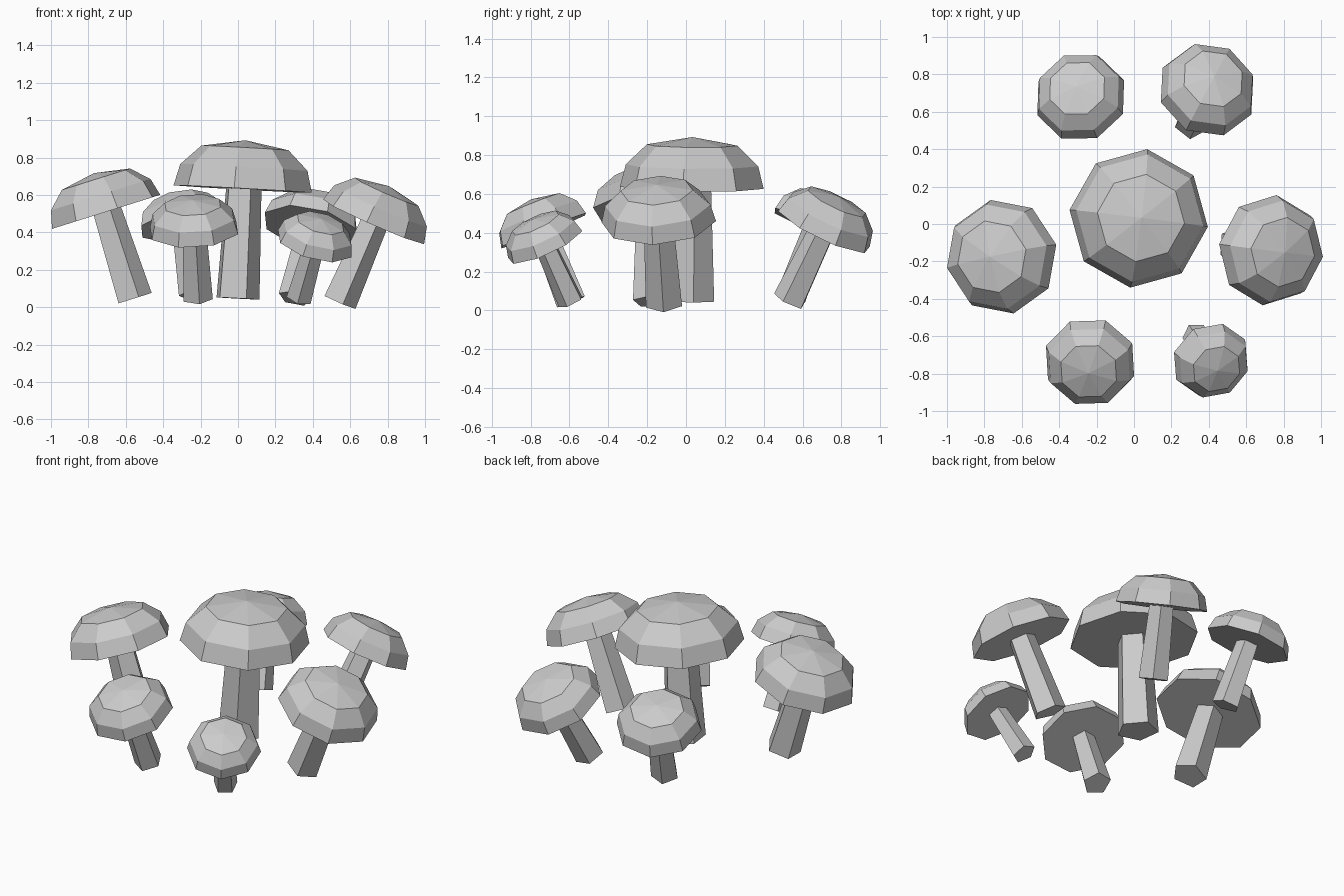
import bpy, bmesh, math
from mathutils import Matrix, Vector

cube = bpy.data.objects.get("Cube")
if cube:
    bpy.data.objects.remove(cube, do_unlink=True)

grey = bpy.data.materials.new("pale grey")
grey.use_nodes = True
colour = (0.6, 0.6, 0.6, 1)
grey.diffuse_color = colour
grey.node_tree.nodes["Principled BSDF"].inputs["Base Color"].default_value = colour

# Profiles (radius, height) for a mushroom whose cap rim has radius one at height zero
CAP = [(1, 0), (0.92, 0.31), (0.63, 0.59)]
CAP_TOP = 0.70
STEM = [(0.33, -1.57), (0.27, 0.04)]


def lathe(name, profile, sides, matrix, phase, apex=None):
    """Closed faceted solid turned from a profile, with an optional pointed top."""
    bm = bmesh.new()
    rings = []
    for radius, height in profile:
        angles = [phase + math.tau * i / sides for i in range(sides)]
        rings.append([bm.verts.new((radius * math.cos(a), radius * math.sin(a), height))
                      for a in angles])
    for low, high in zip(rings, rings[1:]):
        for i in range(sides):
            j = (i + 1) % sides
            bm.faces.new((low[i], low[j], high[j], high[i]))
    bm.faces.new(rings[0][::-1])
    if apex is None:
        bm.faces.new(rings[-1])
    else:
        tip = bm.verts.new((0, 0, apex))
        for i in range(sides):
            bm.faces.new((rings[-1][i], rings[-1][(i + 1) % sides], tip))
    bm.normal_update()
    mesh = bpy.data.meshes.new(name)
    bm.to_mesh(mesh)
    bm.free()
    mesh.materials.append(grey)
    obj = bpy.data.objects.new(name, mesh)
    obj.matrix_world = matrix
    bpy.context.collection.objects.link(obj)


def mushroom(place, centre, size, lean, cap_turn, stem_turn):
    """Cap and stem sharing one leaning axis."""
    x, y = lean
    axis = Vector((x, y, math.sqrt(1 - x * x - y * y)))
    tilt = Vector((0, 0, 1)).rotation_difference(axis).to_matrix().to_4x4()
    matrix = Matrix.Translation(centre) @ tilt @ Matrix.Scale(size, 4)
    lathe(place + "_cap", CAP, 8, matrix, math.radians(cap_turn), CAP_TOP)
    lathe(place + "_stem", STEM, 5, matrix, math.radians(stem_turn))


# Rim centre, rim radius, sideways lean, turn of cap and stem
mushroom("centre", (0.025, 0.03, 0.632), 0.373, (0.055, 0.01), 38, 7)
mushroom("right", (-0.705, -0.175, 0.51), 0.31, (-0.30, 0), 12, 71)
mushroom("left", (0.725, -0.14, 0.457), 0.297, (0.40, -0.06), 38, 69)
mushroom("front_right", (-0.235, -0.733, 0.41), 0.25, (-0.05, -0.37), 25, 60)
mushroom("front_left", (0.41, -0.725, 0.34), 0.213, (0.25, -0.40), 30, 50)
mushroom("back_right", (-0.285, 0.675, 0.435), 0.25, (-0.13, 0.34), 22, 40)
mushroom("back_left", (0.39, 0.71, 0.42), 0.268, (0.21, 0.42), 17, 50)
